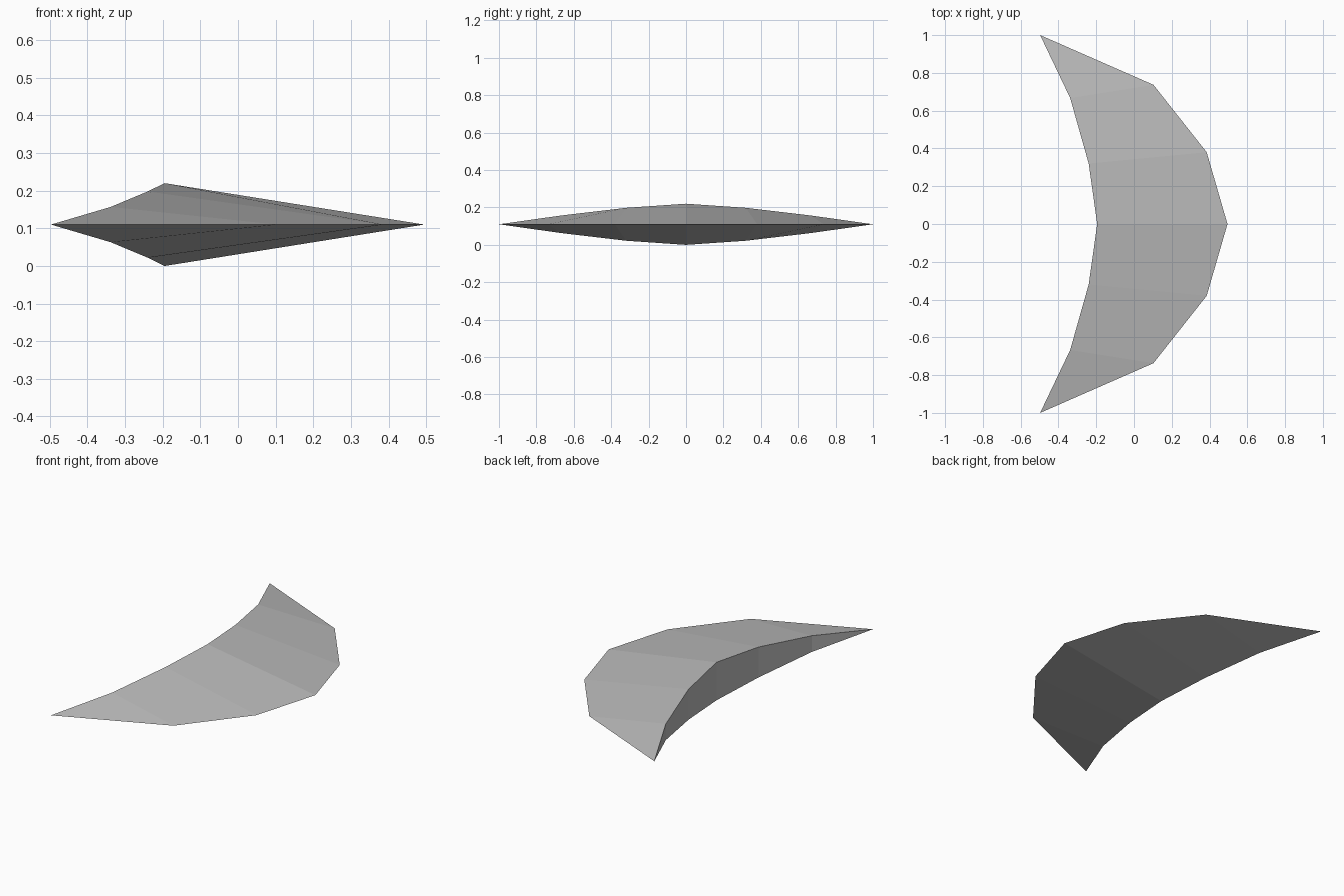
import bpy
import bmesh

cube = bpy.data.objects.get("Cube")
if cube:
    bpy.data.objects.remove(cube, do_unlink=True)

# Plain grey metal
steel = bpy.data.materials.new("steel_grey")
steel.use_nodes = True
colour = (0.5, 0.5, 0.5, 1)
steel.diffuse_color = colour
steel.node_tree.nodes["Principled BSDF"].inputs["Base Color"].default_value = colour

MID = 0.11
TIP = (-0.497, 1.0)
# Stations from the middle to the tip: cutting edge (x, y), spine (x, y, half thickness)
STATIONS = [
    ((0.495, 0.0), (-0.195, 0.0, 0.11)),
    ((0.385, 0.38), (-0.24, 0.32, 0.088)),
    ((0.103, 0.737), (-0.338, 0.667, 0.047)),
]

# Wedge-shaped sections, mirrored along y
bm = bmesh.new()


def section(station, side):
    (ex, ey), (sx, sy, half) = station
    return [bm.verts.new(p) for p in ((ex, side * ey, MID),
                                      (sx, side * sy, MID + half),
                                      (sx, side * sy, MID - half))]


rows = [section(s, -1) for s in STATIONS[:0:-1]] + [section(s, 1) for s in STATIONS]
for a, b in zip(rows, rows[1:]):
    for i in range(3):
        j = (i + 1) % 3
        bm.faces.new((a[i], a[j], b[j], b[i]))

# Pointed tips closing both ends
for row, side in ((rows[0], -1), (rows[-1], 1)):
    tip = bm.verts.new((TIP[0], side * TIP[1], MID))
    for i in range(3):
        bm.faces.new((row[i], row[(i + 1) % 3], tip))

bmesh.ops.recalc_face_normals(bm, faces=bm.faces)
mesh = bpy.data.meshes.new("crescent_blade")
bm.to_mesh(mesh)
bm.free()
mesh.materials.append(steel)
blade = bpy.data.objects.new("crescent_blade", mesh)
bpy.context.collection.objects.link(blade)
